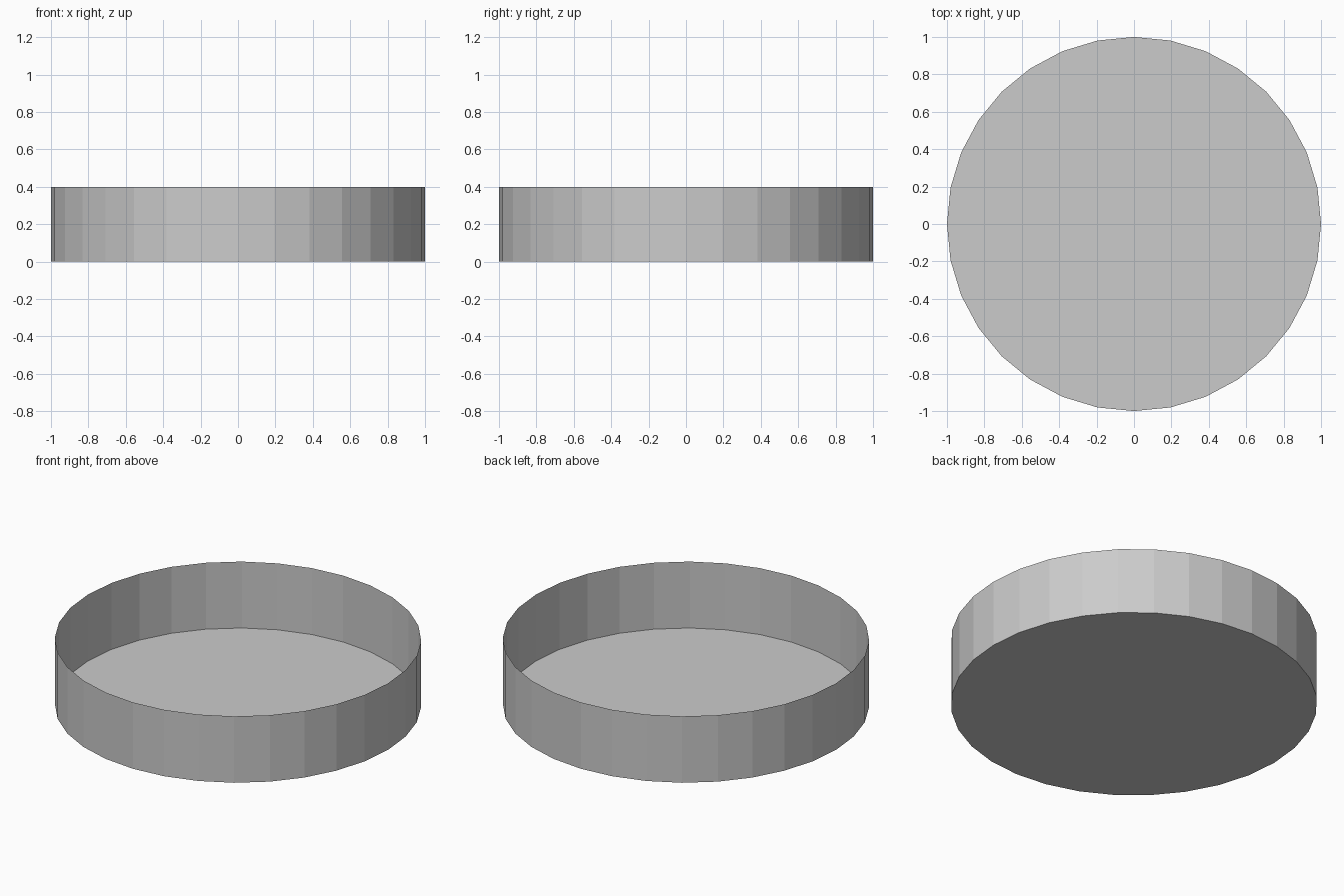
import bpy
import bmesh

if "Cube" in bpy.data.objects:
    bpy.data.objects.remove(bpy.data.objects["Cube"])

SIDES, RADIUS, HEIGHT = 32, 1.0, 0.4

# Shallow open tray: a flat 32-sided base with its rim pulled straight up
bm = bmesh.new()
bmesh.ops.create_circle(bm, cap_ends=True, segments=SIDES, radius=RADIUS)
bm.faces.ensure_lookup_table()
wall = bmesh.ops.extrude_edge_only(bm, edges=bm.edges[:])
top = [v for v in wall["geom"] if isinstance(v, bmesh.types.BMVert)]
bmesh.ops.translate(bm, verts=top, vec=(0, 0, HEIGHT))

# Outward-facing shell: base down, wall out
for f in bm.faces:
    f.normal_update()
    c = f.calc_center_median()
    outward = -f.normal.z if abs(f.normal.z) > 0.5 else f.normal.x * c.x + f.normal.y * c.y
    if outward < 0:
        f.normal_flip()

mesh = bpy.data.meshes.new("round_tray")
bm.to_mesh(mesh)
bm.free()
tray = bpy.data.objects.new("round_tray", mesh)
bpy.context.collection.objects.link(tray)
